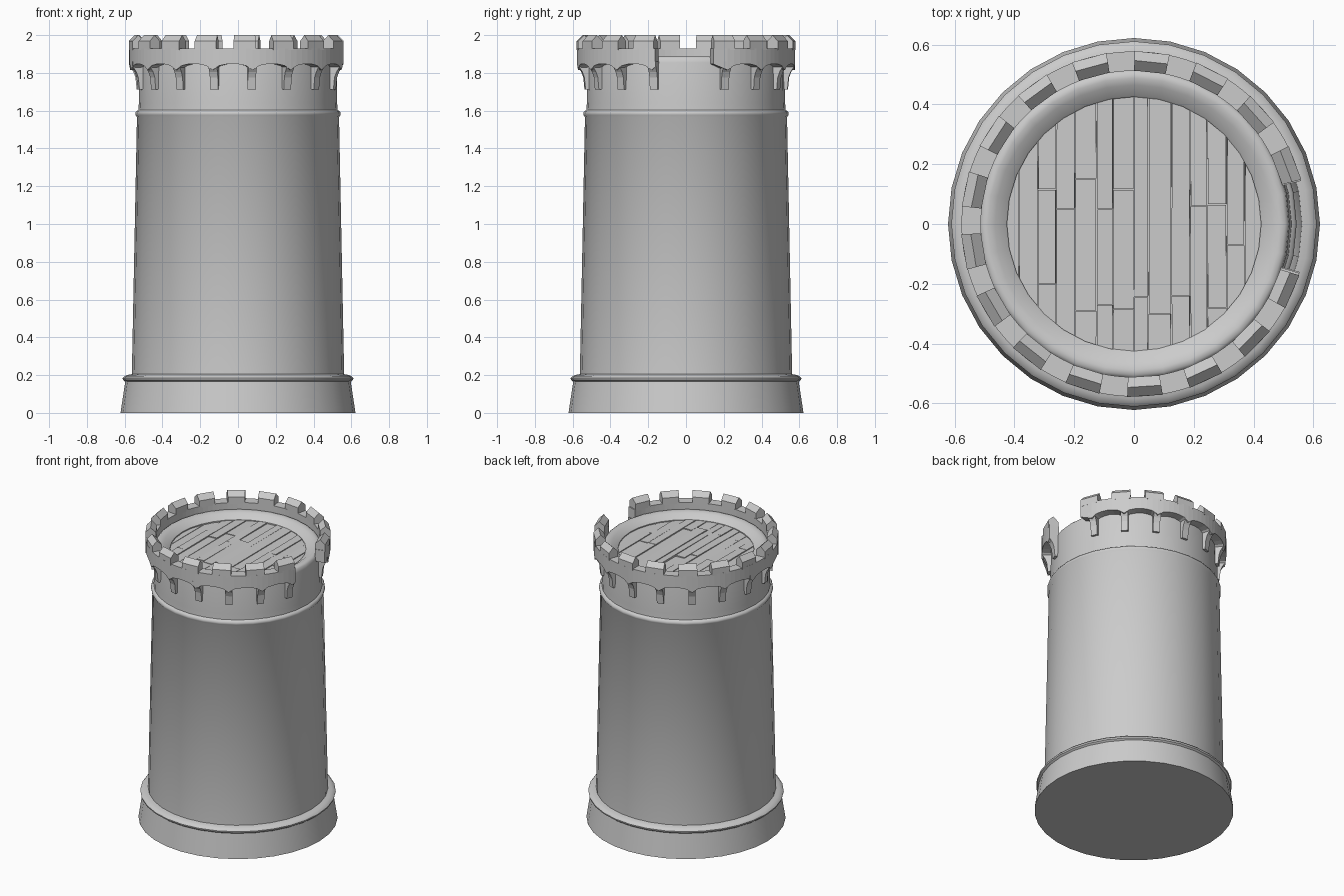
import bpy, bmesh, math, random

if "Cube" in bpy.data.objects:
    bpy.data.objects.remove(bpy.data.objects["Cube"])

random.seed(4)
SIDES = 32

stone = bpy.data.materials.new("plain_grey")
stone.diffuse_color = (0.6, 0.6, 0.6, 1)
stone.use_nodes = True
stone.node_tree.nodes["Principled BSDF"].inputs["Base Color"].default_value = stone.diffuse_color


def finish(bm, name, smooth=None):
    bmesh.ops.recalc_face_normals(bm, faces=bm.faces)
    me = bpy.data.meshes.new(name)
    bm.to_mesh(me)
    bm.free()
    me.materials.append(stone)
    ob = bpy.data.objects.new(name, me)
    bpy.context.collection.objects.link(ob)
    if smooth:
        bpy.ops.object.select_all(action='DESELECT')
        ob.select_set(True)
        bpy.context.view_layer.objects.active = ob
        bpy.ops.object.shade_smooth_by_angle(angle=math.radians(smooth))
    return ob


def lathe(name, profile):
    """Closed solid of revolution with flat end caps."""
    bm = bmesh.new()
    rings = []
    for r, z in profile:
        rings.append([bm.verts.new((r * math.cos(2 * math.pi * i / SIDES),
                                    r * math.sin(2 * math.pi * i / SIDES), z))
                      for i in range(SIDES)])
    for a, b in zip(rings, rings[1:]):
        for i in range(SIDES):
            j = (i + 1) % SIDES
            bm.faces.new((a[i], a[j], b[j], b[i]))
    bm.faces.new(rings[0][::-1])
    bm.faces.new(rings[-1])
    return finish(bm, name, 40)


def sweep(bm, profile_at, angles):
    """Sweep an (r, z) section around the z axis through the angles in degrees."""
    sections = []
    for a in angles:
        t = math.radians(a)
        sections.append([bm.verts.new((r * math.cos(t), r * math.sin(t), z))
                         for r, z in profile_at(a)])
    n = len(sections[0])
    for p, q in zip(sections, sections[1:]):
        for i in range(n):
            j = (i + 1) % n
            bm.faces.new((p[i], p[j], q[j], q[i]))
    bm.faces.new(sections[0])
    bm.faces.new(sections[-1][::-1])


# Flared foot, tapered shaft, string course, upper drum and rounded rim
lathe("tower_body", [
    (0.622, 0), (0.597, 0.165), (0.609, 0.174), (0.611, 0.184), (0.602, 0.194),
    (0.585, 0.201), (0.562, 0.205), (0.535, 1.565), (0.543, 1.577),
    (0.544, 1.588), (0.538, 1.598), (0.527, 1.604), (0.525, 1.64),
    (0.521, 1.855), (0.517, 1.877), (0.505, 1.887), (0.488, 1.888),
    (0.465, 1.88), (0.445, 1.866), (0.430, 1.857), (0.425, 1.852), (0.425, 1.825)])

# Projecting parapet with an arched underside, open on the right side
CORBEL0, STEP = 22.5, 21.27
START, END = 14.5, 343.5


def parapet_section(a):
    low = 1.815 + 0.033 * math.sqrt(abs(math.sin(math.pi * (a - CORBEL0) / STEP)))
    return [(0.512, low), (0.577, low), (0.577, 1.93), (0.512, 1.93)]


bm = bmesh.new()
angles = [START] + [CORBEL0 + STEP * k / 6 for k in range(90)] + [341.55, END]
sweep(bm, parapet_section, angles)
finish(bm, "parapet_ring")

# Gabled merlons
bm = bmesh.new()
for k in range(16):
    c = 20.8 + 21.07 * k
    sweep(bm, lambda a: [(0.513, 1.92), (0.579, 1.92), (0.579, 1.968),
                         (0.547, 2.0), (0.513, 1.968)], [c - 5.9, c + 5.9])
finish(bm, "merlons")

# Curved support brackets
bm = bmesh.new()
for k in range(16):
    c = CORBEL0 + STEP * k
    sweep(bm, lambda a: [(0.505, 1.715), (0.540, 1.712), (0.546, 1.775),
                         (0.557, 1.805), (0.577, 1.835), (0.577, 1.86),
                         (0.505, 1.86)], [c - 2.3, c + 2.3])
finish(bm, "corbels")

# Roof deck planks: column edges along x, and joints along y for each column
edges = [-0.45, -0.385, -0.322, -0.26, -0.197, -0.125, -0.07, 0.0, 0.048,
         0.125, 0.188, 0.245, 0.31, 0.37, 0.45]
joints = [[], [], [-0.2, 0.115], [0.05], [-0.29, 0.15], [-0.27, 0.05],
          [-0.285, 0.115], [-0.245], [-0.3], [-0.24], [0.06], [-0.28, 0.065],
          [-0.07], [], []]
bm = bmesh.new()
for x0, x1, cuts in zip(edges, edges[1:], joints):
    reach = math.sqrt(0.47 ** 2 - ((x0 + x1) / 2) ** 2)   # ends hide inside the rim
    ys = [-reach] + [c for c in cuts if abs(c) < reach] + [reach]
    for y0, y1 in zip(ys, ys[1:]):
        top = 1.848 + random.uniform(-0.004, 0.004)
        g = 0.0015
        res = bmesh.ops.create_cube(bm, size=1)
        for v in res["verts"]:
            v.co.x = (x1 - g if v.co.x > 0 else x0 + g) + random.uniform(-0.001, 0.001)
            v.co.y = y1 - g if v.co.y > 0 else y0 + g
            v.co.z = top + random.uniform(-0.002, 0.002) if v.co.z > 0 else 1.82
finish(bm, "deck_planks")
